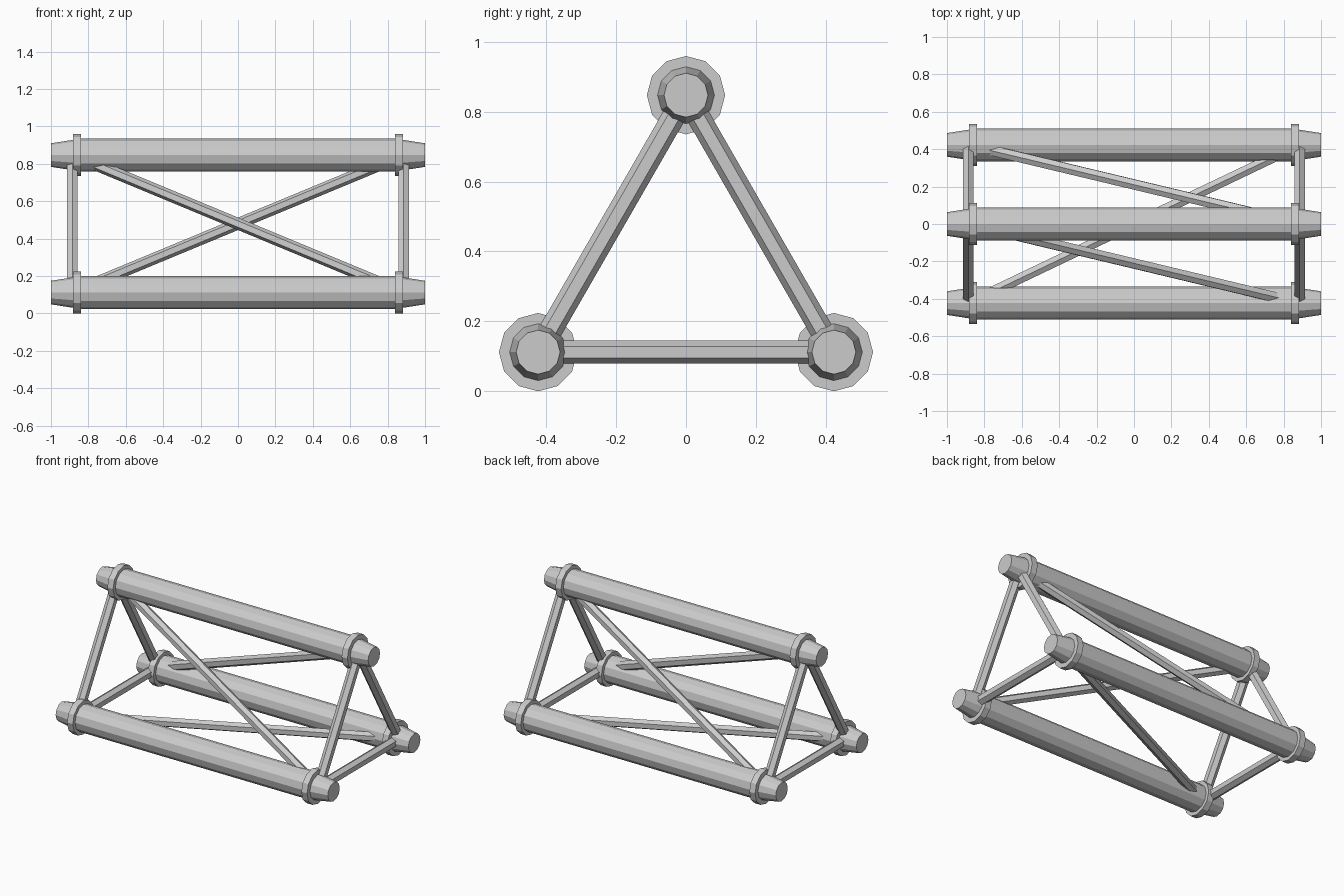
import bpy, bmesh, math
from mathutils import Vector

if "Cube" in bpy.data.objects:
    bpy.data.objects.remove(bpy.data.objects["Cube"])

# Chord centres (y, z), in cyclic order: top, front, back
CENTRES = {"top": (0.0, 0.847), "front": (-0.423, 0.112), "back": (0.423, 0.112)}
FRAME_X = 0.886


def finish(bm, name):
    bmesh.ops.recalc_face_normals(bm, faces=bm.faces)
    mesh = bpy.data.meshes.new(name)
    bm.to_mesh(mesh)
    bm.free()
    obj = bpy.data.objects.new(name, mesh)
    bpy.context.collection.objects.link(obj)
    return obj


def lathe_x(name, profile, centre, sides=12):
    """Capped solid of revolution along x from (x, radius) points."""
    bm = bmesh.new()
    rings = []
    for x, r in profile:
        rings.append([bm.verts.new((x,
                                    centre[0] + r * math.cos(math.tau * i / sides),
                                    centre[1] + r * math.sin(math.tau * i / sides)))
                      for i in range(sides)])
    for a, b in zip(rings, rings[1:]):
        for i in range(sides):
            j = (i + 1) % sides
            bm.faces.new((a[i], a[j], b[j], b[i]))
    bm.faces.new(rings[0])
    bm.faces.new(rings[-1])
    return finish(bm, name)


def strut(name, p, q, r, sides=6):
    """Hexagonal bar from p to q with one edge facing out of its truss side."""
    p, q = Vector(p), Vector(q)
    axis = (q - p).normalized()
    side = Vector((0, q.y - p.y, q.z - p.z))
    out = side.cross(Vector((1, 0, 0))).normalized()
    across = axis.cross(out)
    bm = bmesh.new()
    ends = []
    for c in (p, q):
        ends.append([bm.verts.new(c + r * (out * math.cos(math.tau * i / sides)
                                           + across * math.sin(math.tau * i / sides)))
                     for i in range(sides)])
    a, b = ends
    for i in range(sides):
        j = (i + 1) % sides
        bm.faces.new((a[i], a[j], b[j], b[i]))
    bm.faces.new(a)
    bm.faces.new(b)
    return finish(bm, name)


# Main chords with tapered ends, and their collars
for name, c in CENTRES.items():
    lathe_x(f"{name}_chord", [(-1, 0.063), (-0.84, 0.088), (0.84, 0.088), (1, 0.063)], c)
    for s, end in ((-1, "left"), (1, "right")):
        lathe_x(f"{name}_{end}_collar", [(s * 0.84, 0.112), (s * 0.882, 0.112)], c)

# End frames and one diagonal brace on each side of the truss
names = list(CENTRES)
for i, a in enumerate(names):
    b = names[(i + 1) % 3]
    ca, cb = CENTRES[a], CENTRES[b]
    for s, end in ((-1, "left"), (1, "right")):
        x = s * FRAME_X
        strut(f"{a}_{b}_{end}_frame_bar", (x, *ca), (x, *cb), 0.033)
    strut(f"{a}_{b}_diagonal_brace", (-FRAME_X, *ca), (FRAME_X, *cb), 0.031)
